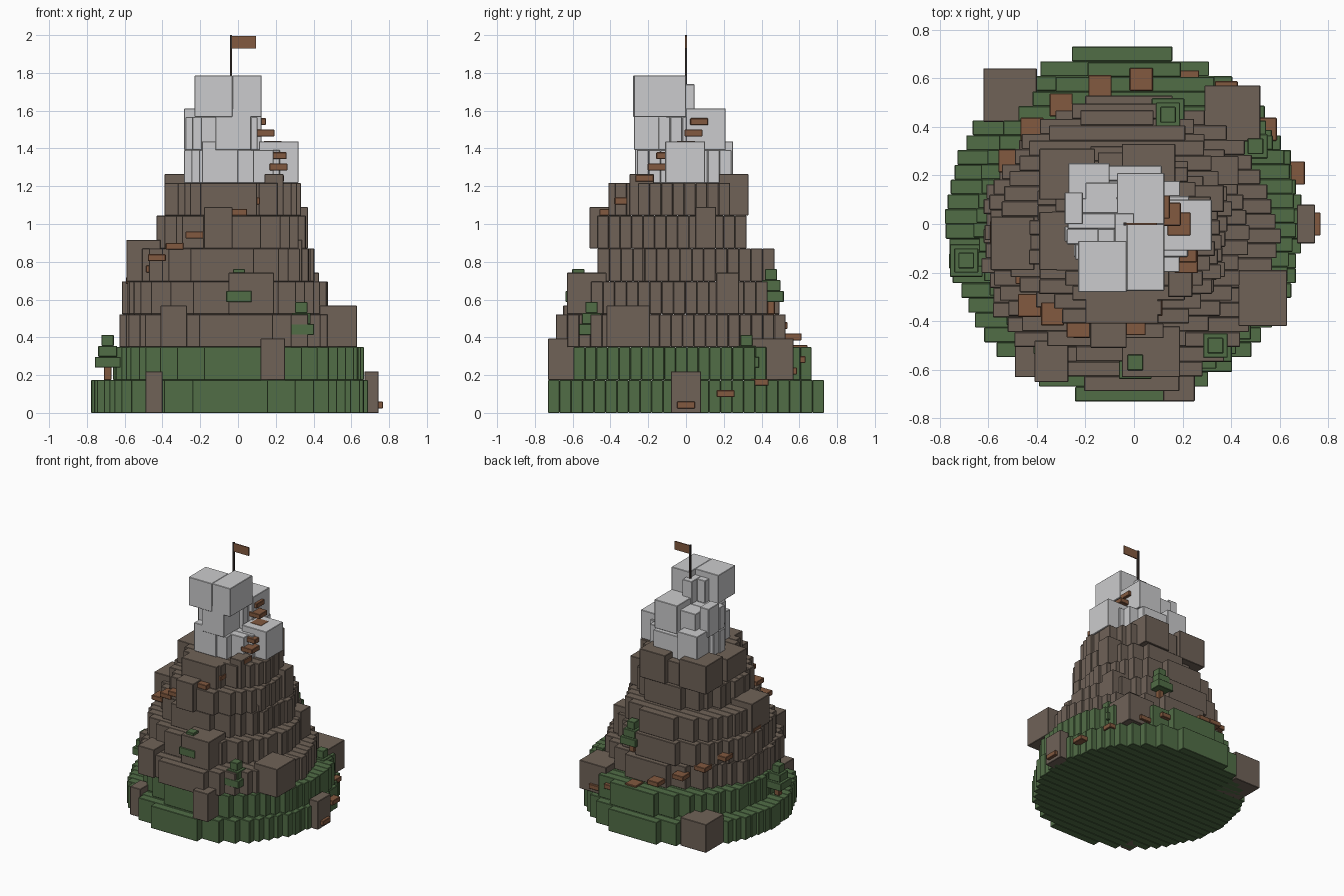
import bpy, bmesh, math, random
from mathutils import Matrix, Vector

random.seed(4)
cube = bpy.data.objects.get("Cube")
if cube:
    bpy.data.objects.remove(cube)


def material(name, rgb):
    m = bpy.data.materials.new(name)
    m.use_nodes = True
    m.diffuse_color = (*rgb, 1)
    bsdf = next(n for n in m.node_tree.nodes if n.type == 'BSDF_PRINCIPLED')
    bsdf.inputs["Base Color"].default_value = (*rgb, 1)
    return m


GRASS = material("grass_green", (.083, .155, .062))
ROCK = material("rock_brown", (.16, .123, .097))
SNOW = material("snow_grey", (.6, .6, .61))
WOOD = material("wood_brown", (.225, .1, .05))
POLE = material("pole_dark", (.035, .027, .023))


def blocks(name, boxes, mat, bevel=.003):
    """One object made of boxes given as (x0, x1, y0, y1, z0, z1)."""
    bm = bmesh.new()
    for x0, x1, y0, y1, z0, z1 in boxes:
        mid = Vector((x0 + x1, y0 + y1, z0 + z1)) / 2
        size = Matrix.Diagonal((x1 - x0, y1 - y0, z1 - z0, 1))
        bmesh.ops.create_cube(bm, size=1, matrix=Matrix.Translation(mid) @ size)
    mesh = bpy.data.meshes.new(name)
    bm.to_mesh(mesh)
    bm.free()
    mesh.materials.append(mat)
    ob = bpy.data.objects.new(name, mesh)
    bpy.context.collection.objects.link(ob)
    if bevel:
        mod = ob.modifiers.new("worn_edges", 'BEVEL')
        mod.width = bevel
        mod.segments = 1


def box(x, y, z, wx, wy, h):
    return (x - wx / 2, x + wx / 2, y - wy / 2, y + wy / 2, z, z + h)


STEP = .174     # height of a terrace
ROW = .061      # depth of one row of stone
TALL = .22      # height of a boulder


def terrace(level, cx, cy, r, mat, jitter):
    """A round terrace laid as rows of long slabs with uneven ends."""
    n = max(2, round(2 * r / ROW))
    depth = 2 * r / n
    rows = []
    for i in range(n):
        d = -r + (i + .5) * depth
        half = math.sqrt(r * r - d * d)
        left = cx - half - random.uniform(-jitter, jitter)
        right = cx + half + random.uniform(-jitter, jitter)
        y = cy + d
        rows.append((left, right, y - depth / 2, y + depth / 2,
                     level * STEP, (level + 1) * STEP))
    blocks(f"terrace_{level + 1}", rows, mat)


# Terraces: centre x, centre y, radius
for level, (cx, cy, r) in enumerate([
        (-.04, 0, .73), (.005, .005, .66), (-.02, -.08, .608),
        (-.07, -.035, .53), (-.07, 0, .468), (-.03, -.075, .395),
        (-.01, -.04, .335), (-.02, -.01, .25), (-.08, -.02, .19)]):
    mat = GRASS if level < 2 else ROCK if level < 7 else SNOW
    terrace(level, cx, cy, r, mat, .012 if level < 2 else .018)

# Boulders jutting from the terraces: level, x0, x1, y0, y1
boulders = [
    (0, -.62, -.4, .42, .64), (0, .67, .745, -.08, .08),
    (0, -.49, -.4, -.63, -.5), (1, .29, .52, .34, .57),
    (1, .12, .25, -.73, -.55), (2, .43, .63, -.42, -.19),
    (2, -.41, -.27, -.65, -.48),
    (3, -.05, .19, -.63, -.42), (3, .3, .43, .16, .28),
    (4, -.59, -.41, -.19, .03), (4, .2, .34, -.23, -.11),
    (5, -.18, -.03, -.51, -.3), (5, .25, .37, .05, .16),
    (6, -.39, -.16, .1, .31), (6, .14, .24, -.3, -.17),
    (6, -.05, .17, .17, .33)]
blocks("boulders", [(a, b, c, d, k * STEP, k * STEP + TALL)
                    for k, a, b, c, d in boulders], ROCK)
blocks("ledge_stones", [(-.39, -.2, -.19, .05, 6 * STEP, 7 * STEP),
                        (-.2, .1, -.41, -.3, 6 * STEP, 7 * STEP)], ROCK)

# Snowy crags of the summit
crags = [
    (7, .11, .32, -.11, .1), (7, -.19, 0, -.27, -.1),
    (7, -.27, -.1, .1, .25), (8, -.285, -.21, .0, .13),
    (8, -.12, .07, -.275, -.1), (8, -.07, .125, 0, .21),
    (9, -.23, -.03, -.28, -.07), (9, -.03, .125, -.275, 0)]
blocks("summit_crags", [(a, b, c, d, k * STEP, k * STEP + TALL)
                        for k, a, b, c, d in crags], SNOW)
blocks("summit_columns", [(-.08, 0, -.1, .045, 9 * STEP, 10 * STEP),
                          (-.15, -.08, -.1, -.02, 9 * STEP, 10 * STEP),
                          (-.2, -.07, .05, .17, 8 * STEP, 9 * STEP)], SNOW)

# Winding plank stairs
path = [(.72, 0), (.655, .21), (.54, .39), (.38, .54), (.22, .585), (.03, .595),
        (-.14, .565), (-.3, .49), (-.42, .39), (-.51, .26), (-.52, .12),
        (-.545, -.035), (-.44, -.2), (-.43, -.335), (-.335, -.37), (-.23, -.42),
        (-.1, -.38), (0, -.41), (.07, -.33), (.12, -.26), (.195, -.22),
        (.215, -.155), (.21, -.11), (.185, 0), (.145, .04), (.1, .07)]
planks = [box(x, y, .024 + .06 * k, .095, .095, .036)
          for k, (x, y) in enumerate(path)]
blocks("stair_planks", planks, WOOD)

# Fir trees in three tiers on short trunks
trees = [(.14, .45, 3), (.5, .32, 1), (-.69, -.15, 1), (.005, -.57, 3),
         (.335, -.5, 2)]
trunks, tiers = [], []
for x, y, level in trees:
    z = level * STEP
    trunks.append(box(x, y, z, .04, .04, .08))
    for i, w in enumerate((.135, .1, .065)):
        tiers.append(box(x, y, z + .065 + .058 * i, w, w, .058))
blocks("tree_trunks", trunks, WOOD)
blocks("tree_tiers", tiers, GRASS)

# Summit flag
blocks("flag_pole", [box(-.037, 0, 9 * STEP, .013, .013, 2 - 9 * STEP)], POLE, 0)
blocks("flag", [(-.031, .095, -.004, .004, 1.93, 1.995)], WOOD, 0)
